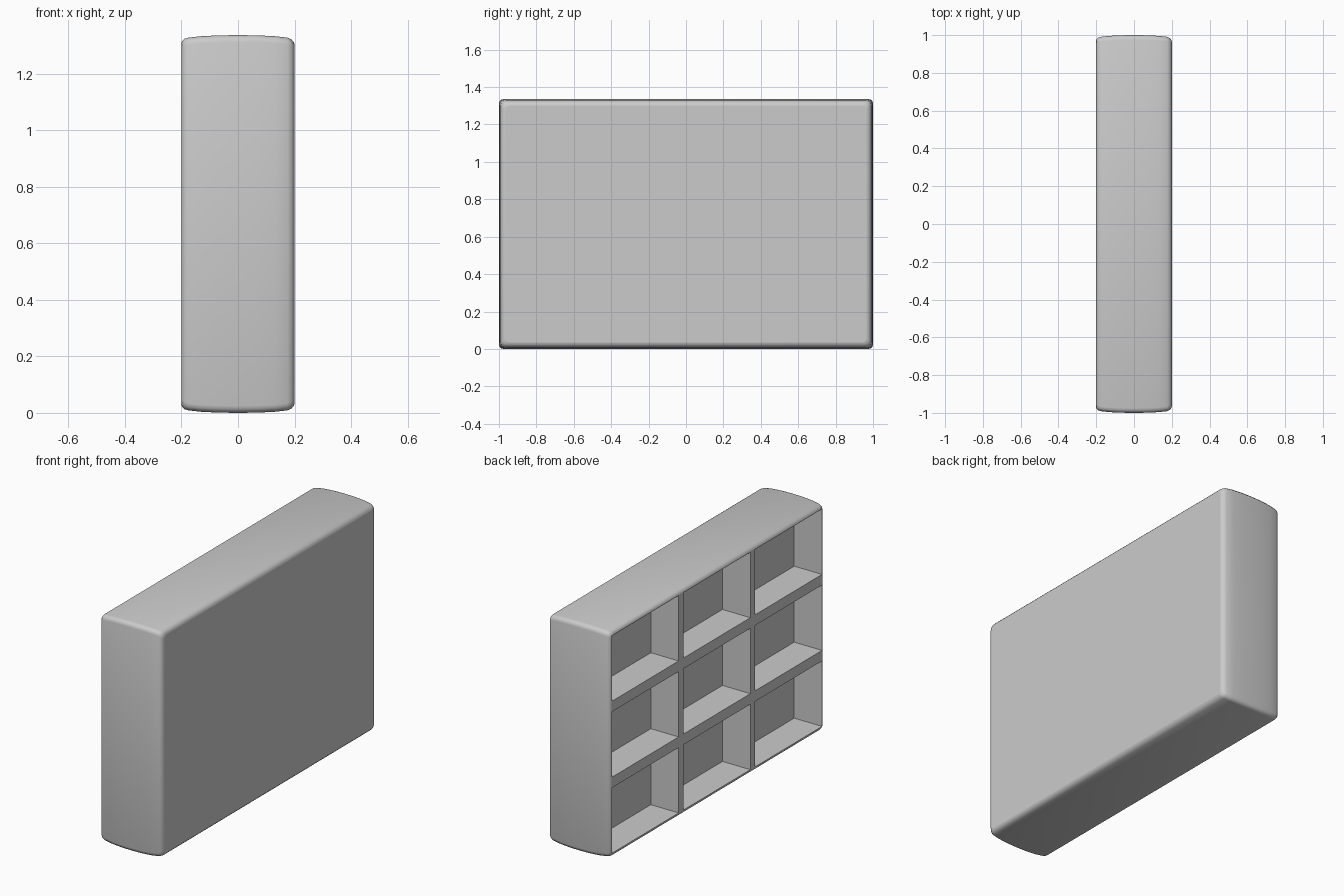
import bpy, bmesh
from math import cos, sin, pi

if "Cube" in bpy.data.objects:
    bpy.data.objects.remove(bpy.data.objects["Cube"], do_unlink=True)

LENGTH, HEIGHT, HALF_DEPTH = 2.0, 1.336, 0.2
CORNER = 0.025

grey = bpy.data.materials.new("plain_grey")
grey.use_nodes = True
colour = (0.6, 0.6, 0.6, 1)
grey.diffuse_color = colour
grey.node_tree.nodes["Principled BSDF"].inputs["Base Color"].default_value = colour


def add_object(name, bm):
    bmesh.ops.recalc_face_normals(bm, faces=bm.faces)
    mesh = bpy.data.meshes.new(name)
    bm.to_mesh(mesh)
    bm.free()
    mesh.materials.append(grey)
    obj = bpy.data.objects.new(name, mesh)
    bpy.context.collection.objects.link(obj)
    return obj


def rounded_ring(bm, x, inset, steps=3):
    """Rounded rectangle in the y-z plane, shrunk by inset."""
    hy, hz = LENGTH / 2 - inset, HEIGHT / 2 - inset
    verts = []
    for corner, (sy, sz) in enumerate(((1, 1), (-1, 1), (-1, -1), (1, -1))):
        for i in range(steps + 1):
            a = (corner + i / steps) * pi / 2
            verts.append(bm.verts.new((x, sy * (hy - CORNER) + CORNER * cos(a),
                                       HEIGHT / 2 + sz * (hz - CORNER) + CORNER * sin(a))))
    return verts


# Cabinet body: gently bulging walls with soft front and back rims
profile = [(-0.2, 0.028), (-0.197, 0.02), (-0.189, 0.013), (-0.175, 0.009),
           (-0.13, 0.004), (-0.07, 0.001), (0, 0), (0.07, 0.001), (0.13, 0.004),
           (0.175, 0.009), (0.189, 0.015), (0.197, 0.024), (0.2, 0.034)]
bm = bmesh.new()
rings = [rounded_ring(bm, x, inset) for x, inset in profile]
for a, b in zip(rings, rings[1:]):
    for i in range(len(a)):
        j = (i + 1) % len(a)
        bm.faces.new((a[i], a[j], b[j], b[i]))
bm.faces.new(rings[0])
bm.faces.new(rings[-1])
cabinet = add_object("shelf_cabinet", bm)

# Nine compartments sunk into one side
CELL_Y, CELL_Z, CELL_DEPTH = 0.617, 0.382, 0.18
PITCH_Y, PITCH_Z = 0.662, 0.444
bm = bmesh.new()
for col in (-1, 0, 1):
    for row in (-1, 0, 1):
        made = bmesh.ops.create_cube(bm, size=1)["verts"]
        bmesh.ops.scale(bm, vec=(CELL_DEPTH * 2, CELL_Y, CELL_Z), verts=made)
        bmesh.ops.translate(bm, verts=made, vec=(
            -HALF_DEPTH, col * PITCH_Y, HEIGHT / 2 + row * PITCH_Z))
cutter = add_object("compartment_cutter", bm)
cutter.hide_render = True

cut = cabinet.modifiers.new("compartments", "BOOLEAN")
cut.object = cutter
cut.operation = "DIFFERENCE"
cut.solver = "EXACT"
bpy.ops.object.select_all(action="DESELECT")
cabinet.select_set(True)
bpy.context.view_layer.objects.active = cabinet
bpy.ops.object.modifier_apply(modifier=cut.name)
bpy.data.objects.remove(cutter, do_unlink=True)

# Smooth outer shell, flat panels
bpy.ops.object.shade_smooth_by_angle(angle=pi / 6)
for face in cabinet.data.polygons:
    if abs(face.normal.x) > 0.99:
        face.use_smooth = False
